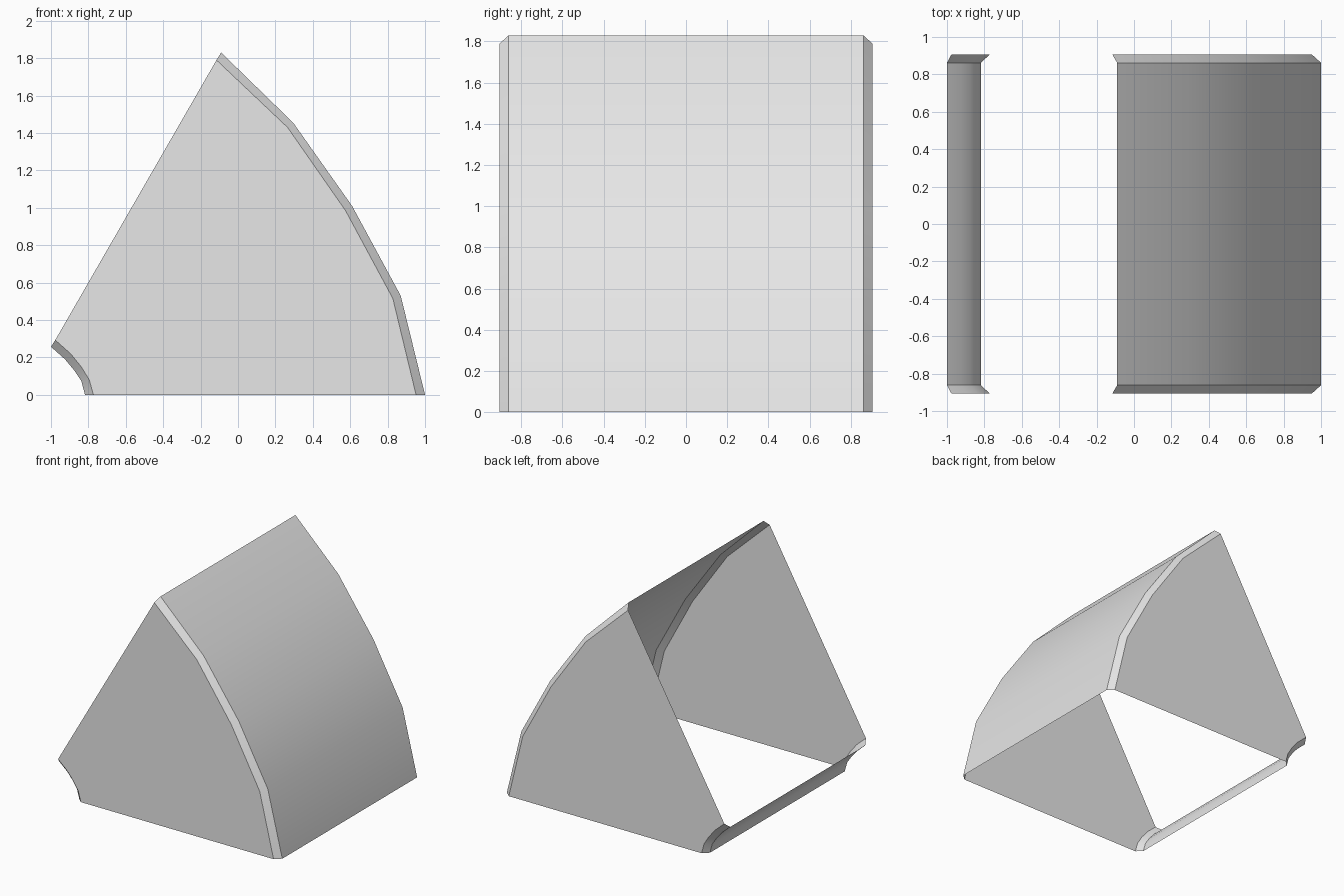
import bpy
import bmesh
import math

if "Cube" in bpy.data.objects:
    bpy.data.objects.remove(bpy.data.objects["Cube"], do_unlink=True)

grey = bpy.data.materials.new("light_grey")
grey.use_nodes = True
colour = (0.8, 0.8, 0.8, 1)
grey.diffuse_color = colour
grey.node_tree.nodes["Principled BSDF"].inputs["Base Color"].default_value = colour

WALL_Y, CAP_Y = 0.862, 0.905

# Profiles in x, z: full-width wall, then the chamfered edge at the end panel
outer_wall = [(1, 0), (0.87, 0.53), (0.61, 1.01), (0.295, 1.455), (-0.09, 1.83)]
outer_cap = [(0.952, 0), (0.828, 0.515), (0.575, 0.985), (0.265, 1.43), (-0.115, 1.79)]
inner_wall = [(-1, 0.257), (-0.925, 0.19), (-0.875, 0.13), (-0.838, 0.075), (-0.818, 0)]
inner_cap = [(-0.977, 0.293), (-0.895, 0.22), (-0.838, 0.15), (-0.795, 0.08), (-0.773, 0)]

bm = bmesh.new()


def ring(points, y):
    return [bm.verts.new((x, y, z)) for x, z in points]


def curved_band(wall, cap):
    """Curved wall with a chamfer at each end; returns the two end rings."""
    rings = [ring(cap, -CAP_Y), ring(wall, -WALL_Y), ring(wall, WALL_Y), ring(cap, CAP_Y)]
    for a, b in zip(rings, rings[1:]):
        for j in range(len(a) - 1):
            bm.faces.new((a[j], b[j], b[j + 1], a[j + 1]))
    return rings[0], rings[-1]


# Curved walls, leaving the sloping side and underside open
outer_front, outer_back = curved_band(outer_wall, outer_cap)
inner_front, inner_back = curved_band(inner_wall, inner_cap)

# Flat end panels
bm.faces.new(outer_front + inner_front)
bm.faces.new(list(reversed(outer_back + inner_back)))

mesh = bpy.data.meshes.new("curved_wedge_shell")
bm.to_mesh(mesh)
bm.free()
mesh.materials.append(grey)
shell = bpy.data.objects.new("curved_wedge_shell", mesh)
bpy.context.collection.objects.link(shell)

# Smooth the curves while keeping chamfers crisp
bpy.ops.object.select_all(action="DESELECT")
shell.select_set(True)
bpy.context.view_layer.objects.active = shell
bpy.ops.object.shade_smooth_by_angle(angle=math.radians(30))
